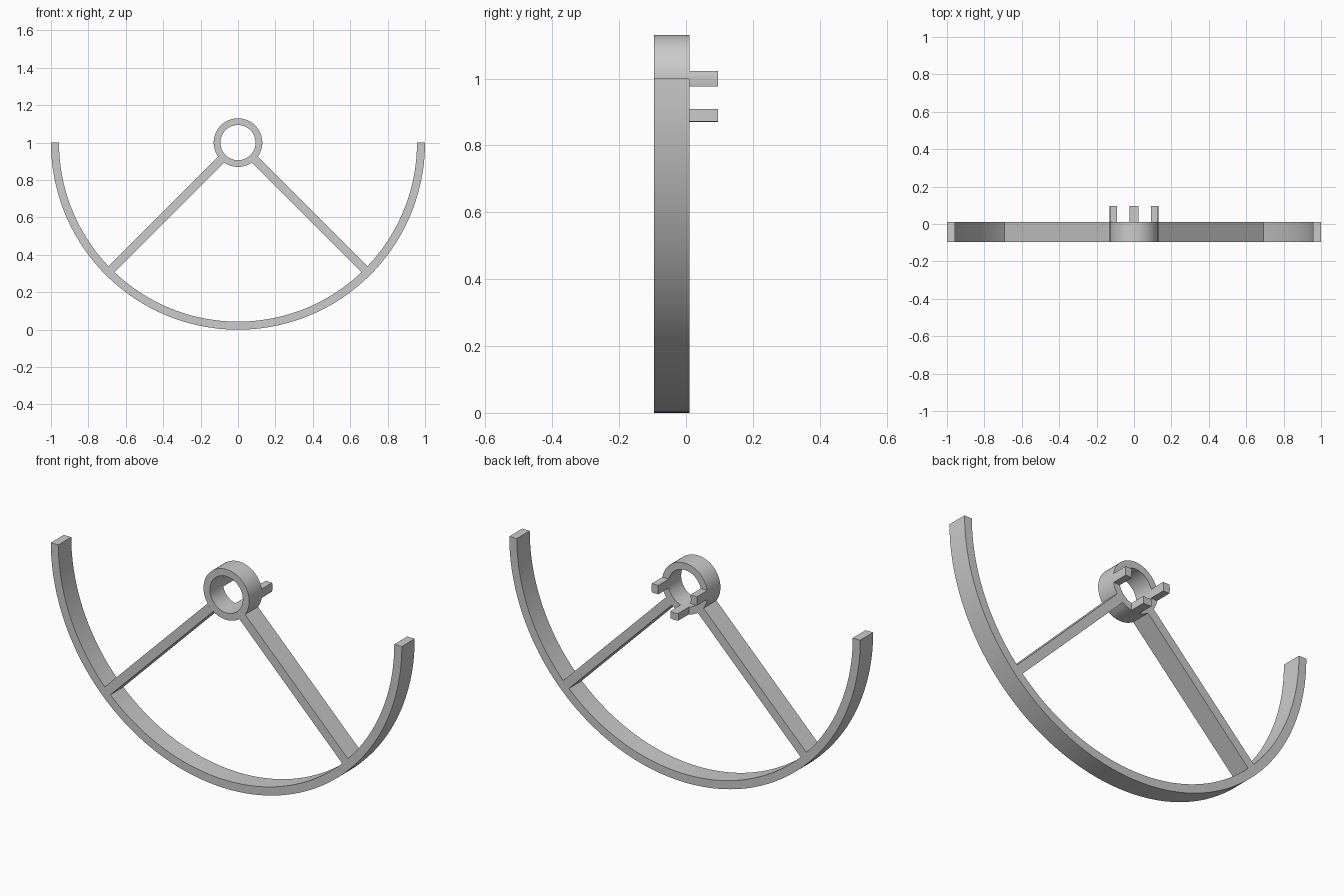
import bpy, bmesh, math

if "Cube" in bpy.data.objects:
    bpy.data.objects.remove(bpy.data.objects["Cube"], do_unlink=True)

CENTRE_Z = 1.0
FRONT, BACK, PEG_END = -0.095, 0.01, 0.095
RIM_OUT, RIM_IN = 1.0, 0.957
HUB_OUT, HUB_IN = 0.13, 0.094
HALF_WIDTH = 0.023

grey = bpy.data.materials.new("light_grey")
grey.use_nodes = True
colour = (0.6, 0.6, 0.6, 1)
grey.diffuse_color = colour
grey.node_tree.nodes["Principled BSDF"].inputs["Base Color"].default_value = colour


def band(name, pairs, y0, y1, closed=False):
    """Extrude a strip of inner/outer (x, z) point pairs from y0 to y1."""
    bm = bmesh.new()
    rings = []
    for inner, outer in pairs:
        section = [(inner, y0), (outer, y0), (outer, y1), (inner, y1)]
        rings.append([bm.verts.new((p[0], y, p[1] + CENTRE_Z)) for p, y in section])
    joins = list(zip(rings, rings[1:]))
    if closed:
        joins.append((rings[-1], rings[0]))
    for a, b in joins:
        for i in range(4):
            j = (i + 1) % 4
            bm.faces.new((a[i], a[j], b[j], b[i]))
    if not closed:
        bm.faces.new(rings[0])
        bm.faces.new(rings[-1])
    bmesh.ops.recalc_face_normals(bm, faces=bm.faces)
    mesh = bpy.data.meshes.new(name)
    bm.to_mesh(mesh)
    bm.free()
    mesh.materials.append(grey)
    obj = bpy.data.objects.new(name, mesh)
    bpy.context.collection.objects.link(obj)
    bpy.ops.object.select_all(action="DESELECT")
    obj.select_set(True)
    bpy.context.view_layer.objects.active = obj
    bpy.ops.object.shade_smooth_by_angle(angle=math.radians(30))
    return obj


def arc(r_in, r_out, start, sweep, steps, count):
    """Point pairs along a circular band."""
    angles = [math.radians(start + sweep * i / steps) for i in range(count)]
    return [tuple((r * math.cos(a), r * math.sin(a)) for r in (r_in, r_out)) for a in angles]


def spoke(r_in, r_out, degrees, steps=6):
    """Point pairs of a straight bar whose ends follow two circles."""
    a = math.radians(degrees)
    pairs = []
    for i in range(steps + 1):
        u = HALF_WIDTH * (2 * i / steps - 1)
        pair = []
        for r in (r_in, r_out):
            d = math.sqrt(r * r - u * u)
            pair.append((d * math.cos(a) - u * math.sin(a), d * math.sin(a) + u * math.cos(a)))
        pairs.append(tuple(pair))
    return pairs


# Half-circle rim and round hub
band("rim", arc(RIM_IN, RIM_OUT, 180, 180, 96, 97), FRONT, BACK)
band("hub", arc(HUB_IN, HUB_OUT, 0, 360, 64, 64), FRONT, BACK, closed=True)

# Diagonal arms joining the hub to the rim
for side, angle in (("right", 225), ("left", 315)):
    band(side + "_arm", spoke(HUB_OUT, RIM_IN, angle), FRONT, BACK)

# Three pegs on the back of the hub
for side, angle in (("right", 180), ("bottom", 270), ("left", 0)):
    band(side + "_peg", spoke(HUB_IN, HUB_OUT, angle), BACK, PEG_END)
